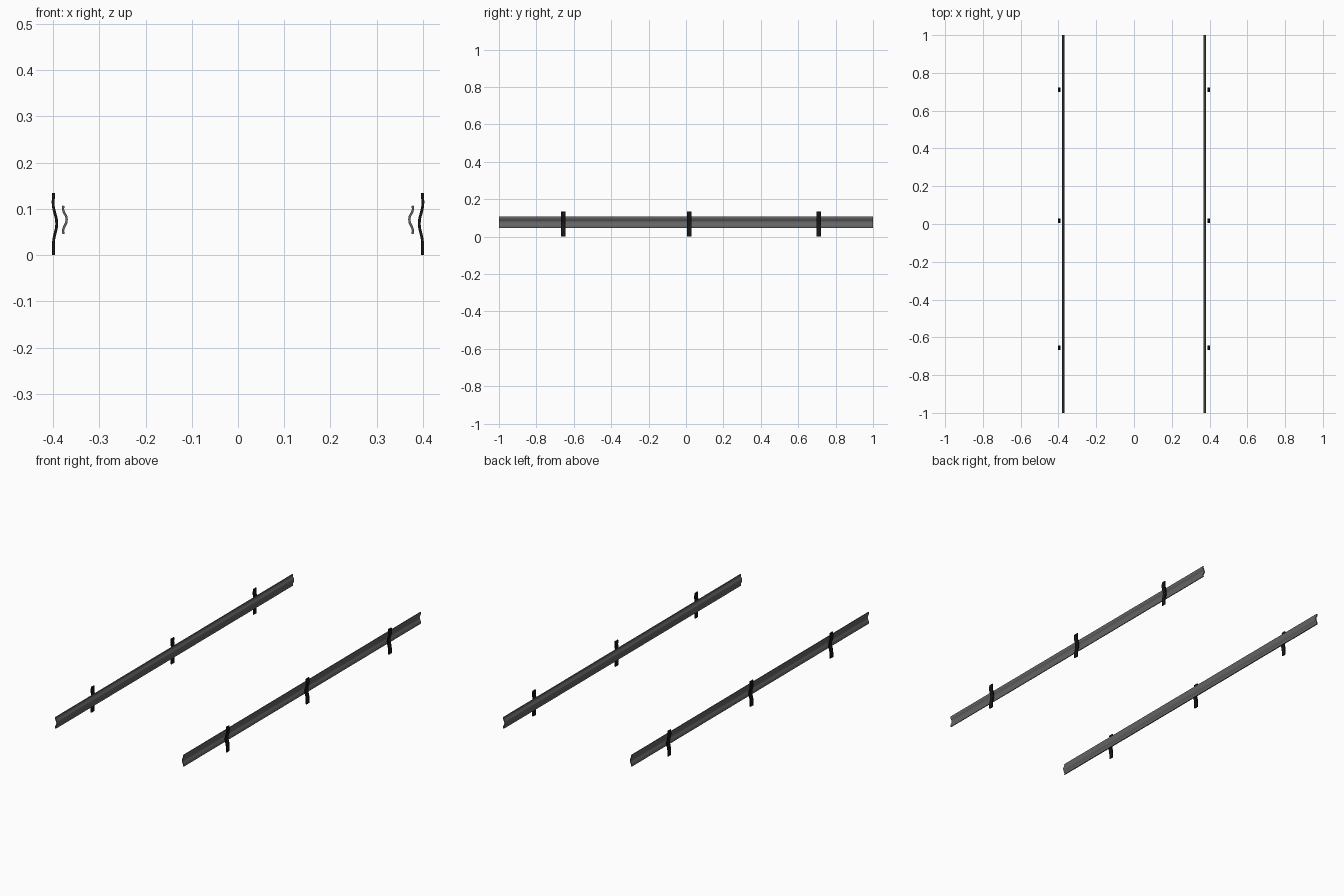
import bpy
from mathutils import Vector

if "Cube" in bpy.data.objects:
    bpy.data.objects.remove(bpy.data.objects["Cube"])


def material(name, grey):
    m = bpy.data.materials.new(name)
    m.diffuse_color = (grey, grey, grey, 1)
    m.use_nodes = True
    m.node_tree.nodes["Principled BSDF"].inputs["Base Color"].default_value = m.diffuse_color
    return m


def bent_strip(name, path, thick, y0, y1, side, mat):
    """Closed strip that follows an x-z path, extruded along y."""
    pts = [Vector(p) for p in path]
    left, right = [], []
    for i, p in enumerate(pts):
        d = (pts[min(i + 1, len(pts) - 1)] - pts[max(i - 1, 0)]).normalized()
        n = Vector((-d.y, d.x)) * thick / 2
        left.append(p + n)
        right.append(p - n)
    ring = left + right[::-1]
    n = len(ring)
    verts = [(side * p.x, y, p.y) for y in (y0, y1) for p in ring]
    faces = [(i, (i + 1) % n, n + (i + 1) % n, n + i) for i in range(n)]
    # end caps as quads between the two skins
    for k in (0, n):
        faces += [(k + i, k + n - 1 - i, k + n - 2 - i, k + i + 1)
                  for i in range(n // 2 - 1)]
    me = bpy.data.meshes.new(name)
    me.from_pydata(verts, [], faces)
    ob = bpy.data.objects.new(name, me)
    bpy.context.collection.objects.link(ob)
    me.materials.append(mat)
    bpy.context.view_layer.objects.active = ob
    ob.select_set(True)
    bpy.ops.object.mode_set(mode='EDIT')
    bpy.ops.mesh.select_all(action='SELECT')
    bpy.ops.mesh.normals_make_consistent(inside=False)
    bpy.ops.object.mode_set(mode='OBJECT')
    ob.select_set(False)
    return ob


rail_mat = material("rail_grey", 0.13)
post_mat = material("post_black", 0.008)

# Cross-sections (x, z) for the right-hand side
rail_path = [(0.3775, 0.046), (0.3785, 0.053), (0.3765, 0.060), (0.3715, 0.070),
             (0.3705, 0.077), (0.3715, 0.084), (0.3765, 0.093), (0.3785, 0.100),
             (0.3775, 0.107)]
post_path = [(0.399, 0.0), (0.399, 0.026), (0.3985, 0.034), (0.3965, 0.044),
             (0.3930, 0.057), (0.3920, 0.068), (0.3930, 0.080), (0.3975, 0.096),
             (0.3995, 0.106), (0.4000, 0.116), (0.3990, 0.125), (0.3988, 0.135)]

for side, tag in ((-1, "left"), (1, "right")):
    # Long corrugated rail
    bent_strip(f"guard_rail_{tag}", rail_path, 0.005, -1, 1, side, rail_mat)
    # Wavy posts behind the rail
    for i, y in enumerate((-0.656, 0.017, 0.711)):
        bent_strip(f"post_{tag}_{i + 1}", post_path, 0.006,
                   y - 0.012, y + 0.012, side, post_mat)
